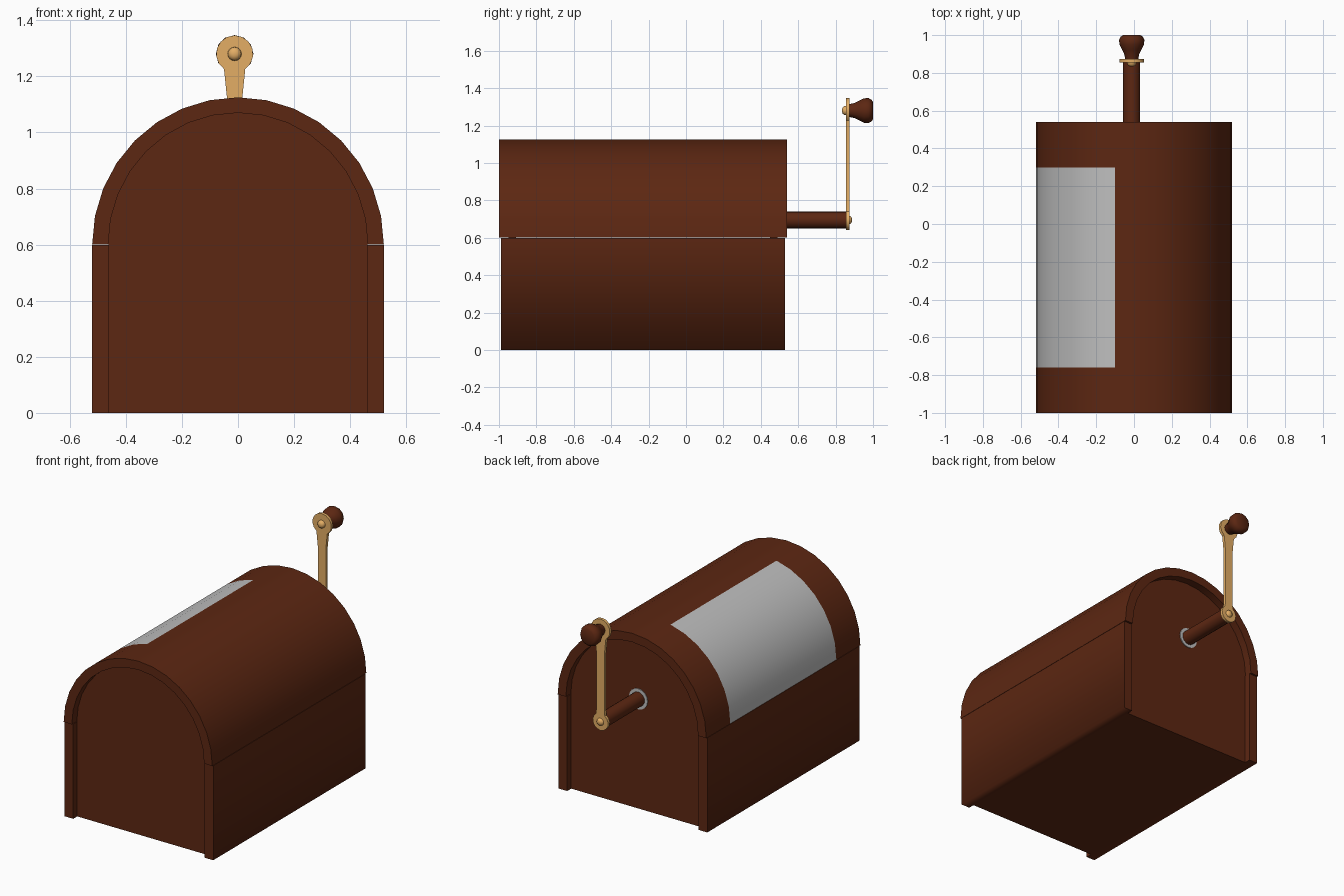
import bpy, bmesh, math

if "Cube" in bpy.data.objects:
    bpy.data.objects.remove(bpy.data.objects["Cube"])

def material(name, rgb):
    m = bpy.data.materials.new(name)
    m.diffuse_color = (*rgb, 1)
    m.use_nodes = True
    m.node_tree.nodes["Principled BSDF"].inputs["Base Color"].default_value = m.diffuse_color
    return m

BROWN = material("dark_wood", (0.108, 0.020, 0.006))
GOLD = material("brass", (0.77, 0.42, 0.13))
GREY = material("grey_panel", (0.52, 0.52, 0.52))

def finish(bm, name, mats, angle=30):
    bmesh.ops.recalc_face_normals(bm, faces=bm.faces)
    for f in bm.faces:
        f.smooth = True
    for e in bm.edges:
        if len(e.link_faces) == 2 and e.calc_face_angle(0) > math.radians(angle):
            e.smooth = False
    me = bpy.data.meshes.new(name)
    bm.to_mesh(me)
    bm.free()
    for m in mats:
        me.materials.append(m)
    ob = bpy.data.objects.new(name, me)
    bpy.context.collection.objects.link(ob)
    return ob

def prism(name, pts, y0, y1, mat):
    """Extrude an (x, z) outline along y."""
    bm = bmesh.new()
    a = [bm.verts.new((x, y0, z)) for x, z in pts]
    b = [bm.verts.new((x, y1, z)) for x, z in pts]
    n = len(pts)
    bm.faces.new(a)
    bm.faces.new(b[::-1])
    for i in range(n):
        j = (i + 1) % n
        bm.faces.new((a[i], b[i], b[j], a[j]))
    return finish(bm, name, [mat])

def lathe(name, profile, cx, cz, mat, seg=16):
    """Spin a (y, radius) profile around a y-parallel axis."""
    bm = bmesh.new()
    rings = [[bm.verts.new((cx + r * math.cos(2 * math.pi * i / seg), y,
                            cz + r * math.sin(2 * math.pi * i / seg)))
              for i in range(seg)] for y, r in profile]
    for p, q in zip(rings, rings[1:]):
        for i in range(seg):
            j = (i + 1) % seg
            bm.faces.new((p[i], p[j], q[j], q[i]))
    bm.faces.new(rings[0])
    bm.faces.new(rings[-1])
    return finish(bm, name, [mat], 40)

def arch(rx, rz, n=16):
    return [(rx * math.cos(math.pi * i / n), 0.6 + rz * math.sin(math.pi * i / n))
            for i in range(n + 1)]

def rect(x0, x1, z0, z1):
    return [(x0, z0), (x1, z0), (x1, z1), (x0, z1)]

# Arched roof shell with a grey panel on its left slope
bm = bmesh.new()
section = arch(0.52, 0.525) + arch(0.463, 0.47)[::-1]
rows = [[bm.verts.new((x, y, z)) for x, z in section] for y in (-1, -0.76, 0.30, 0.54)]
count = len(section)
for k, (p, q) in enumerate(zip(rows, rows[1:])):
    for i in range(count):
        j = (i + 1) % count
        f = bm.faces.new((p[i], p[j], q[j], q[i]))
        if k == 1 and 9 <= i < 16:
            f.material_index = 1
for row in (rows[0], rows[-1]):
    for i in range(16):
        bm.faces.new((row[i], row[i + 1], row[count - 2 - i], row[count - 1 - i]))
finish(bm, "arched_roof", [BROWN, GREY])

# Lower side walls, softened along the bottom outer edge
for s, label in ((-1, "left"), (1, "right")):
    wall = prism(label + "_wall", rect(s * 0.46, s * 0.52, 0, 0.598), -0.99, 0.53, BROWN)
    for e in wall.data.edges:
        v = [wall.data.vertices[i].co for i in e.vertices]
        if all(abs(c.x) > 0.5 and c.z < 0.01 for c in v):
            attr = wall.data.attributes.get("sharp_edge")
            if attr:
                attr.data[e.index].value = False

# Recessed end panels, each with a lower board and an arched top
for label, y0, y1 in (("front", -0.95, -0.91), ("back", 0.45, 0.49)):
    prism(label + "_lower_panel", rect(-0.461, 0.461, 0, 0.6), y0, y1, BROWN)
    prism(label + "_arch_panel", arch(0.464, 0.471), y0, y1, BROWN)

# Floor
prism("floor", rect(-0.461, 0.461, 0, 0.03), -0.945, 0.485, BROWN)

# Crank: shaft with grey collar, brass arm, rivets and knob
CX, Z0, Z1 = -0.012, 0.695, 1.28
lathe("shaft_collar", [(0.488, 0.065), (0.495, 0.065)], CX, Z0, GREY)
lathe("crank_shaft", [(0.47, 0.045), (0.857, 0.045)], CX, Z0, BROWN)

outline = []
for i in range(13):      # top eye
    a = math.radians(-55 + 290 * i / 12)
    outline.append((CX + 0.066 * math.cos(a), Z1 + 0.066 * math.sin(a)))
outline += [(CX - 0.028, 1.13), (CX - 0.028, 0.77)]
for i in range(13):      # bottom eye
    a = math.radians(125 + 290 * i / 12)
    outline.append((CX + 0.054 * math.cos(a), Z0 + 0.054 * math.sin(a)))
outline += [(CX + 0.028, 0.77), (CX + 0.028, 1.13)]
prism("crank_arm", outline, 0.855, 0.873, GOLD)

lathe("top_rivet", [(0.834, 0.008), (0.838, 0.017), (0.845, 0.023), (0.857, 0.025)],
      CX, Z1, GOLD)
lathe("bottom_rivet", [(0.871, 0.024), (0.880, 0.021), (0.887, 0.010)], CX, Z0, GOLD)
lathe("crank_knob", [(0.872, 0.034), (0.90, 0.040), (0.925, 0.052), (0.95, 0.065),
                     (0.975, 0.067), (0.992, 0.058), (1.0, 0.045)], CX, Z1, BROWN, 12)
